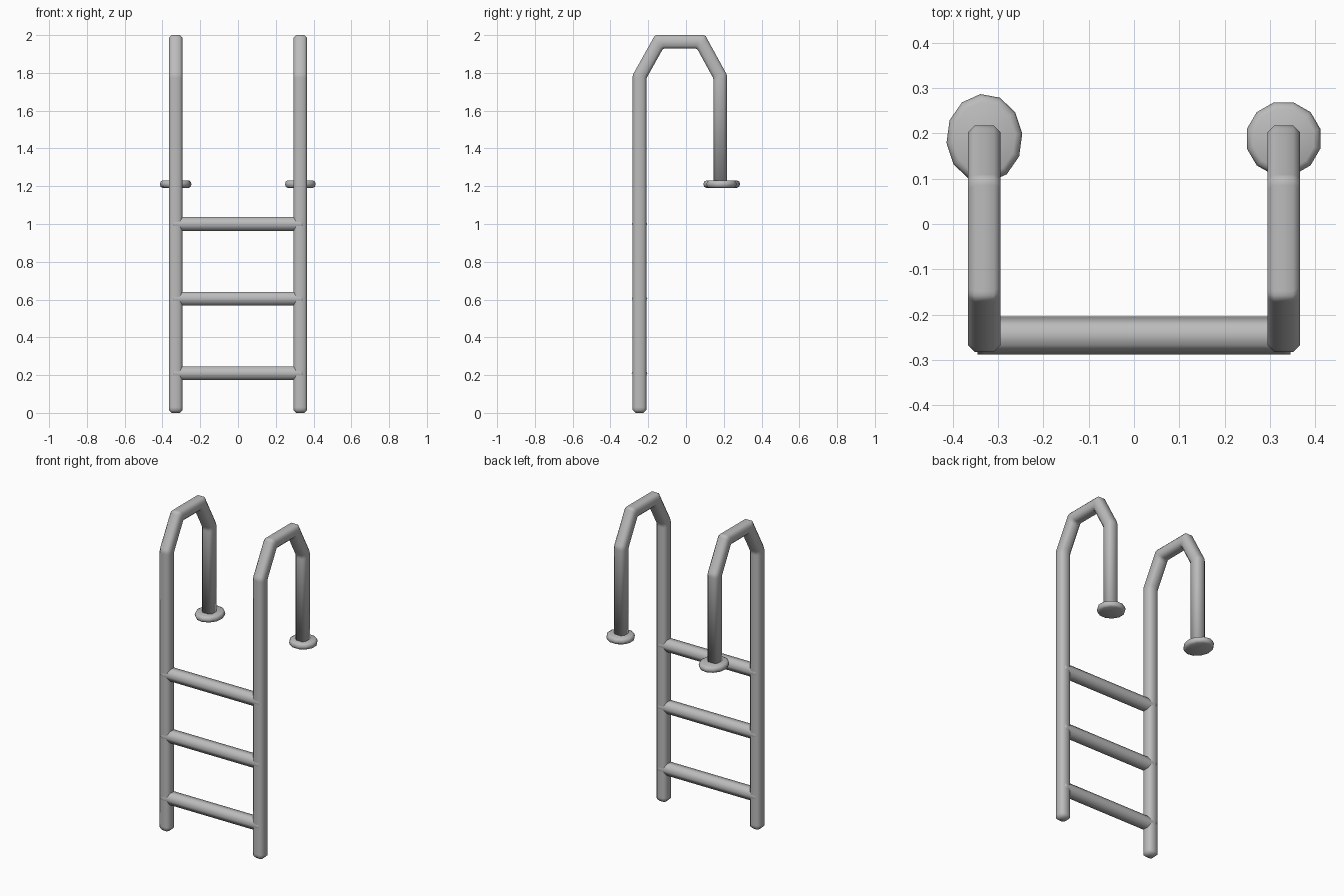
import bpy
import bmesh
import math
from mathutils import Vector

default = bpy.data.objects.get("Cube")
if default:
    bpy.data.objects.remove(default, do_unlink=True)

steel = bpy.data.materials.new("brushed steel grey")
steel.use_nodes = True
GREY = (0.5, 0.5, 0.5, 1)
steel.diffuse_color = GREY
steel.node_tree.nodes["Principled BSDF"].inputs["Base Color"].default_value = GREY

R = 0.036        # tube half width
RAIL_X = 0.33    # rail distance from the middle
FRONT_Y = -0.246
BACK_Y = 0.181


def loft(name, rings):
    """Skin a list of closed rings, cap both ends and shade smooth."""
    bm = bmesh.new()
    loops = [[bm.verts.new(p) for p in ring] for ring in rings]
    count = len(loops[0])
    for a, b in zip(loops, loops[1:]):
        for i in range(count):
            j = (i + 1) % count
            bm.faces.new((a[i], a[j], b[j], b[i]))
    bm.faces.new(loops[0])
    bm.faces.new(loops[-1])
    bmesh.ops.recalc_face_normals(bm, faces=bm.faces)
    for face in bm.faces:
        face.smooth = True
    mesh = bpy.data.meshes.new(name)
    bm.to_mesh(mesh)
    bm.free()
    mesh.materials.append(steel)
    obj = bpy.data.objects.new(name, mesh)
    bpy.context.collection.objects.link(obj)
    return obj


# Chamfered square section of the rail tube
C = 0.021
SECTION = [(R, -C), (R, C), (C, R), (-C, R), (-R, C), (-R, -C), (-C, -R), (C, -R)]
X = Vector((1, 0, 0))


def section(center, normal, scale=1, stretch=1):
    side = normal.cross(X)
    return [center + X * u * scale + side * v * scale * stretch for u, v in SECTION]


def hooked_rail(name, x):
    path = [Vector((x, y, z)) for y, z in (
        (FRONT_Y, 0), (FRONT_Y, 1.78), (-0.143, 1.964),
        (0.08, 1.964), (BACK_Y, 1.78), (BACK_Y, 1.2))]
    dirs = [(b - a).normalized() for a, b in zip(path, path[1:])]
    # rounded foot
    rings = [section(path[0], dirs[0], 0.6),
             section(path[0] + dirs[0] * 0.015, dirs[0]),
             section(path[0] + dirs[0] * 0.03, dirs[0])]
    # mitred bends with a narrow bevel and supporting rings
    for p, d0, d1 in zip(path[1:-1], dirs, dirs[1:]):
        mitre = (d0 + d1).normalized()
        stretch = 1 / mitre.dot(d0)
        for shift in (d0 * -0.016, d0 * -0.006, d1 * 0.006, d1 * 0.016):
            rings.append(section(p + shift, mitre, 1, stretch))
    rings.append(section(path[-1], dirs[-1]))
    loft(name, rings)


def flange(name, x, y, rx, ry, turn):
    rings = []
    for scale, z in ((0.82, 1.191), (0.95, 1.197), (1, 1.211), (0.95, 1.225), (0.82, 1.231)):
        angles = [math.tau * (i + turn) / 12 for i in range(12)]
        rings.append([Vector((x + rx * scale * math.cos(a), y + ry * scale * math.sin(a), z))
                      for a in angles])
    loft(name, rings)


# Rails and the deck flanges under their rear posts
hooked_rail("left_rail", RAIL_X)
hooked_rail("right_rail", -RAIL_X)
flange("left_flange", RAIL_X, 0.188, 0.084, 0.083, 0.5)
flange("right_flange", -RAIL_X, 0.189, 0.084, 0.098, 0.2)

# Hexagonal rungs with an edge facing forward
for label, z in (("lower", 0.21), ("middle", 0.605), ("upper", 1.0)):
    hexagon = [(math.cos(math.tau * i / 6), math.sin(math.tau * i / 6)) for i in range(6)]
    rings = [[Vector((x, FRONT_Y + 0.0416 * u, z + 0.0416 * v)) for u, v in hexagon]
             for x in (-0.345, -0.33, 0.33, 0.345)]
    loft(label + "_rung", rings)
